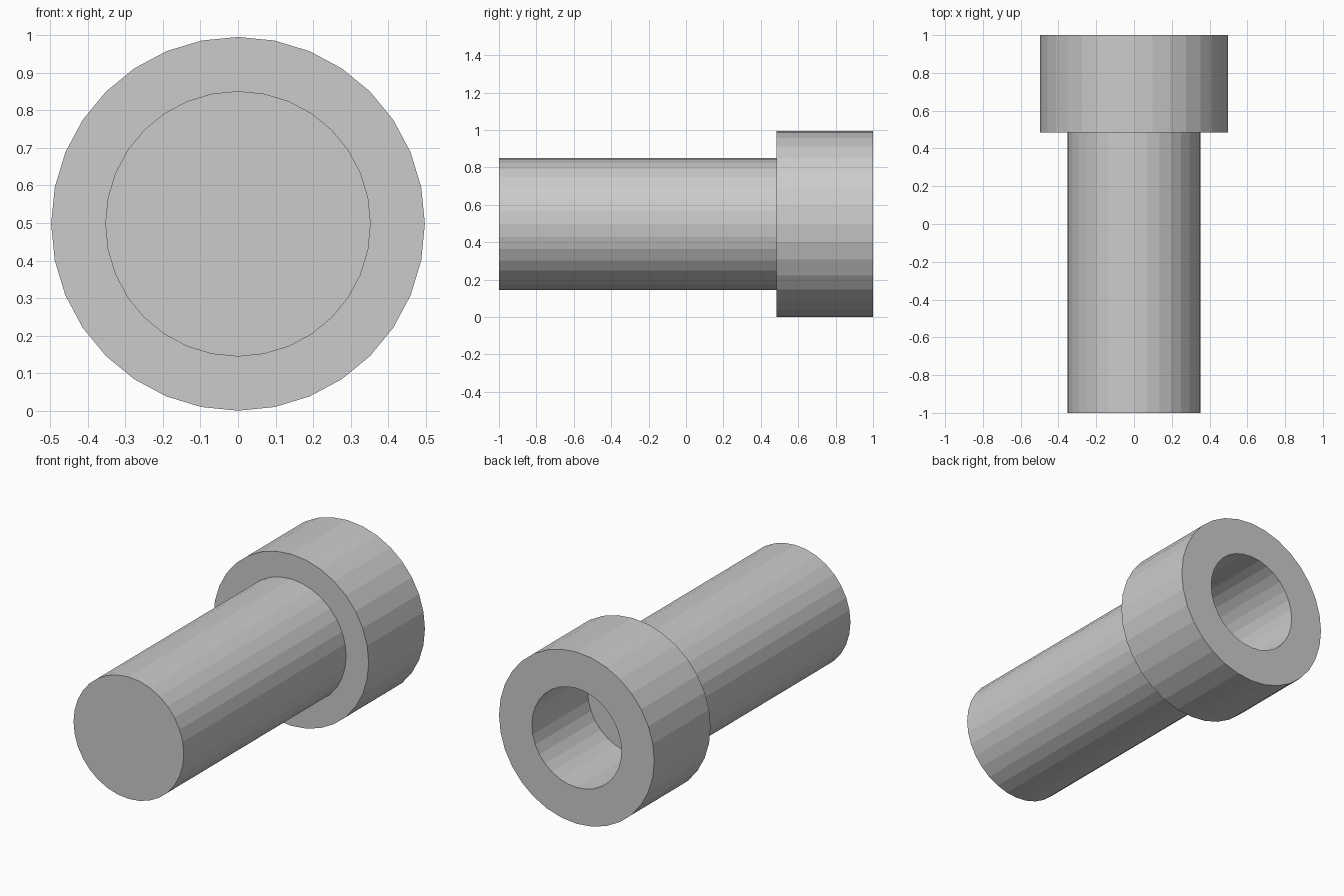
import bpy, bmesh
from math import sin, cos, pi

if "Cube" in bpy.data.objects:
    bpy.data.objects.remove(bpy.data.objects["Cube"])

SIDES = 32
CENTRE_Z = 0.498

# Half profile (radius, y): tip, shank, shoulder, head, rim, socket wall, socket floor
PROFILE = [(0.353, -1.0), (0.353, 0.485), (0.497, 0.485), (0.497, 1.0),
           (0.287, 1.0), (0.287, 0.49)]


def ring(bm, radius, y):
    return [bm.verts.new((radius * sin(2 * pi * i / SIDES), y,
                          CENTRE_Z + radius * cos(2 * pi * i / SIDES)))
            for i in range(SIDES)]


# Socket-head bolt lying along y
bm = bmesh.new()
rings = [ring(bm, r, y) for r, y in PROFILE]
for a, b in zip(rings, rings[1:]):
    for i in range(SIDES):
        j = (i + 1) % SIDES
        bm.faces.new((a[i], a[j], b[j], b[i]))

# Closed tip and socket floor
bm.faces.new(rings[0])
bm.faces.new(rings[-1])
bmesh.ops.recalc_face_normals(bm, faces=bm.faces)

mesh = bpy.data.meshes.new("socket_bolt")
bm.to_mesh(mesh)
bm.free()
bolt = bpy.data.objects.new("socket_bolt", mesh)
bpy.context.collection.objects.link(bolt)
